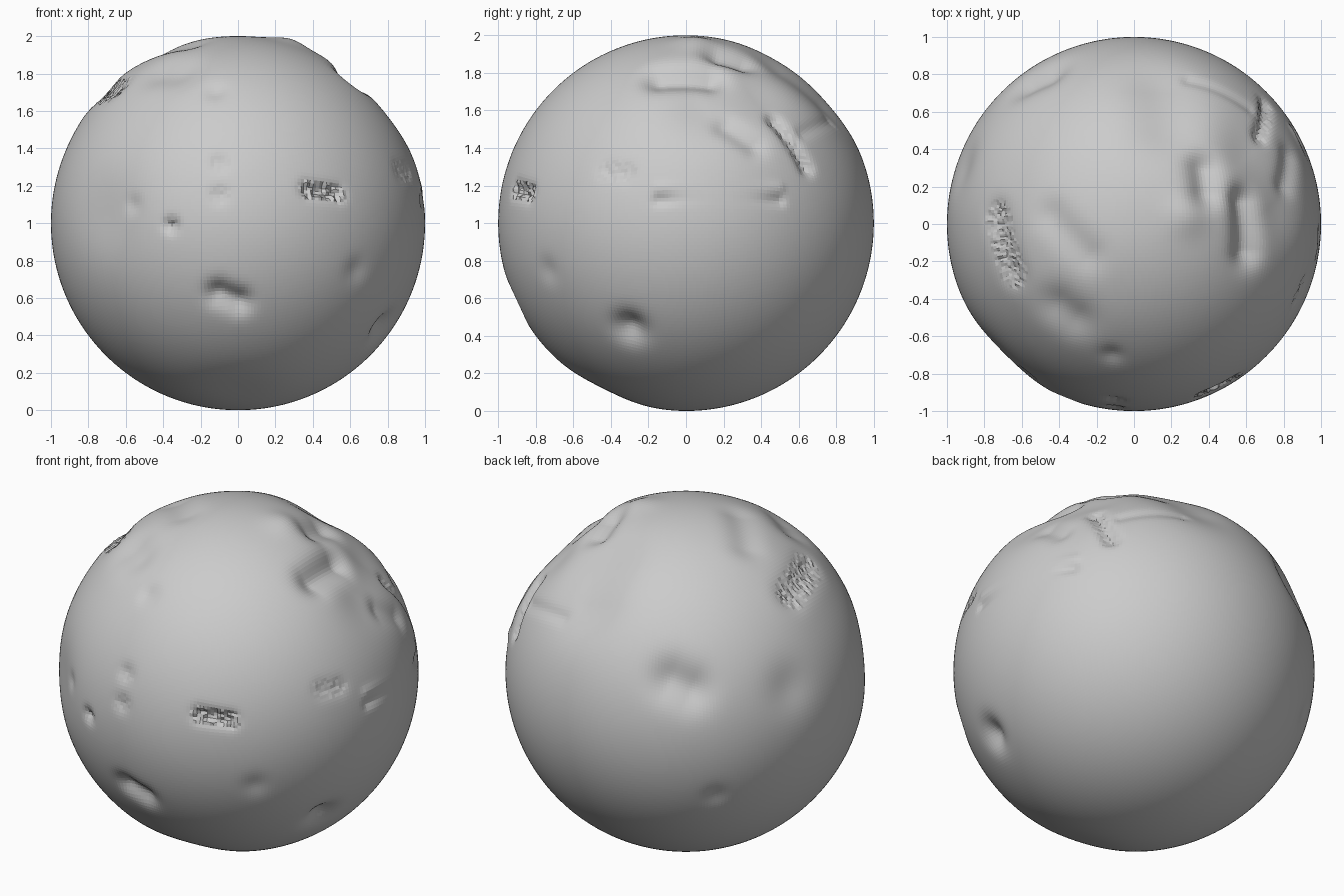
import bpy, bmesh, math, random
from mathutils import Vector

if "Cube" in bpy.data.objects:
    bpy.data.objects.remove(bpy.data.objects["Cube"])

random.seed(4)


# Points on the unit sphere read from each orthographic view
def on(a, b):
    return math.sqrt(max(0.0, 1 - a * a - b * b))


def front(x, z):
    return Vector((x, -on(x, z - 1), z - 1)).normalized()


def right(y, z):
    return Vector((on(y, z - 1), y, z - 1)).normalized()


def top(x, y):
    return Vector((x, y, on(x, y))).normalized()


def vec(x, y, z):
    return Vector((x, y, z)).normalized()


# Each sculpted mark: start, end, width, height (negative = dent), roughness
marks = []


def mark(a, b, width, height, rough=0.0):
    marks.append((a, b, width, height, rough))


def spot(a, width, height, rough=0.0):
    mark(a, a, width, height, rough)


# Crater: sunken floor with a slight rim
def crater(a, b, width, depth, rough=0.0):
    mark(a, b, width * 1.5, depth * 0.5)
    mark(a, b, width, -depth * 1.5, rough)


# Front dents
mark(front(0.38, 1.18), front(0.53, 1.16), 0.045, -0.03, 0.016)
spot(front(-0.36, 0.99), 0.04, -0.03, 0.004)
spot(front(-0.10, 1.32), 0.05, -0.015, 0.002)
spot(front(-0.10, 1.15), 0.05, -0.015, 0.002)
spot(front(-0.57, 1.10), 0.05, -0.012)
mark(front(-0.10, 0.62), front(0.0, 0.58), 0.07, -0.05)
spot(front(0.63, 0.75), 0.07, -0.012)

# Right side dent, groove and ridges
spot(right(-0.30, 0.44), 0.09, -0.055)
mark(right(-0.15, 1.12), right(0.50, 1.12), 0.03, -0.016)
mark(right(-0.15, 1.19), right(0.50, 1.19), 0.03, 0.008)
mark(right(-0.42, 1.28), right(-0.32, 1.27), 0.05, -0.012, 0.003)
mark(right(0.22, 1.52), right(0.36, 1.42), 0.07, -0.03)
mark(right(0.48, 1.55), right(0.64, 1.30), 0.045, -0.035, 0.004)

# Top dents, bump and craters
mark(top(0.60, 0.12), top(0.61, -0.14), 0.09, -0.065)
mark(top(0.38, 0.30), top(0.39, 0.18), 0.09, -0.055)
spot(top(0.28, 0.05), 0.11, 0.026)
crater(top(-0.44, 0.04), top(-0.25, -0.16), 0.10, 0.02)
crater(top(-0.40, -0.44), top(-0.32, -0.50), 0.12, 0.028)
crater(top(-0.73, 0.04), top(-0.65, -0.25), 0.09, 0.025, 0.006)
spot(top(-0.12, -0.70), 0.06, -0.015)
mark(top(0.30, 0.78), top(0.62, 0.62), 0.04, -0.012)

# Broad flattened areas
mark(vec(0.72, 0.10, 0.60), vec(0.60, 0.35, 0.68), 0.20, -0.04)
mark(vec(0.19, 0.52, 0.82), vec(0.15, 0.72, 0.66), 0.20, -0.045)
spot(vec(-0.70, -0.70, 0.05), 0.22, -0.025)
spot(vec(0, -0.45, -0.9), 0.2, -0.015)

# Back dents
mark(vec(-0.46, 0.79, 0.37), vec(-0.55, 0.75, 0.33), 0.12, -0.055)
spot(vec(-0.91, 0.30, 0.26), 0.14, -0.025)
spot(vec(-0.67, 0.67, -0.33), 0.07, -0.012)


def displacement(p):
    total = 0.0
    for a, b, w, h, rough in marks:
        ab = b - a
        t = max(0, min(1, (p - a).dot(ab) / ab.length_squared)) if ab.length > 0 else 0
        d = (p - a - ab * t).length / w
        if d < 3:
            total += h * math.exp(-d * d)
            if d < 1:
                total += random.uniform(-rough, rough)
    return total


# Dense cube sphere
bm = bmesh.new()
bmesh.ops.create_cube(bm, size=2)
bmesh.ops.subdivide_edges(bm, edges=bm.edges[:], cuts=79, use_grid_fill=True)
for v in bm.verts:
    q = Vector([math.tan(c * math.pi / 4) for c in v.co])
    p = q.normalized()
    v.co = p * (1 + displacement(p)) + Vector((0, 0, 1))
bmesh.ops.recalc_face_normals(bm, faces=bm.faces[:])
mesh = bpy.data.meshes.new("boulder")
bm.to_mesh(mesh)
bm.free()
boulder = bpy.data.objects.new("boulder", mesh)
bpy.context.collection.objects.link(boulder)
